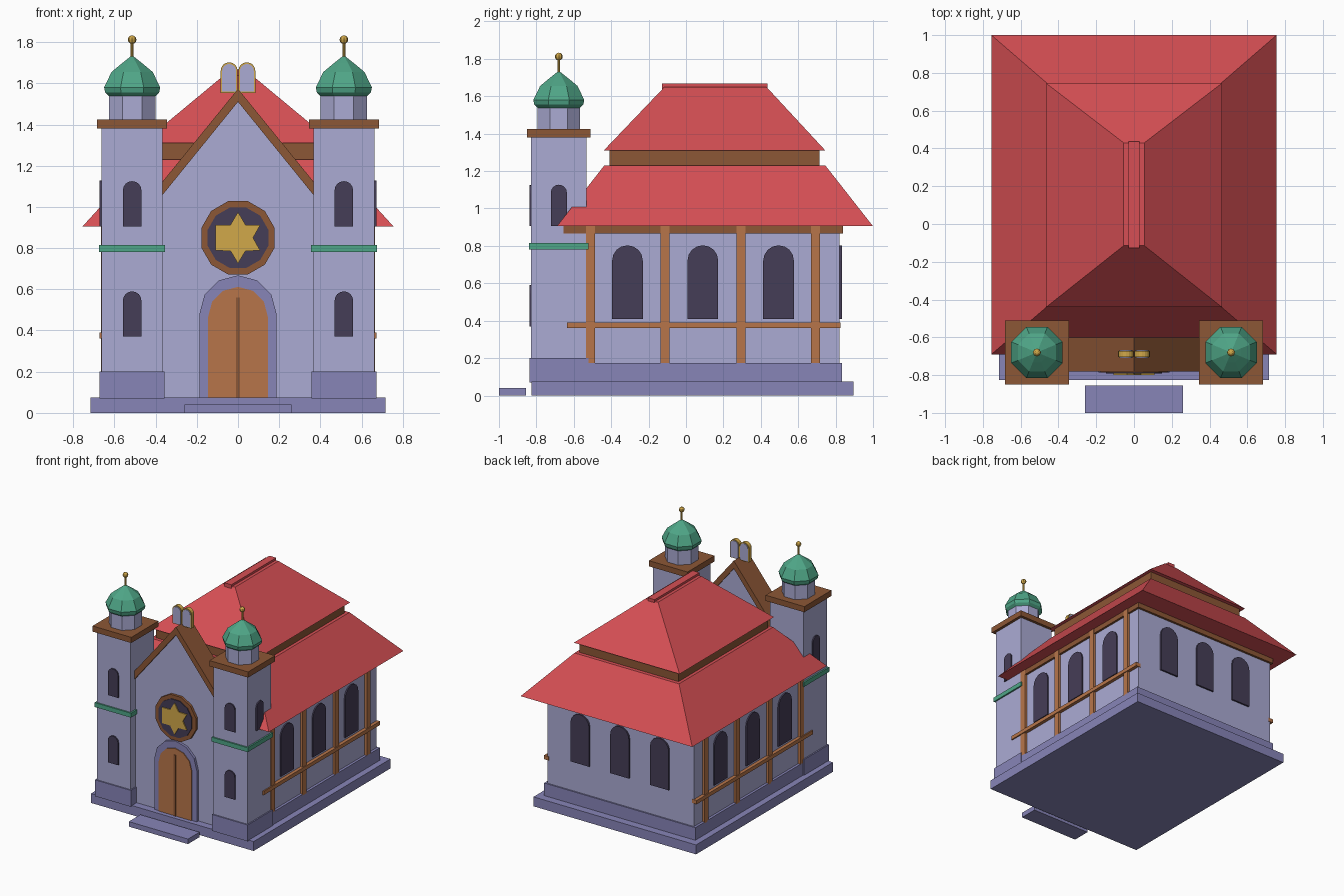
import bpy, bmesh, math

if "Cube" in bpy.data.objects:
    bpy.data.objects.remove(bpy.data.objects["Cube"])


def material(name, r, g, b):
    m = bpy.data.materials.new(name)
    m.diffuse_color = tuple(((c + 0.055) / 1.055) ** 2.4 for c in (r, g, b)) + (1,)
    m.use_nodes = True
    m.node_tree.nodes["Principled BSDF"].inputs["Base Color"].default_value = m.diffuse_color
    return m


WALL = material("lavender plaster", 0.67, 0.67, 0.83)
STONE = material("violet stone", 0.53, 0.52, 0.72)
ROOF = material("red roof", 0.84, 0.31, 0.33)
BROWN = material("dark wood", 0.55, 0.34, 0.21)
TIMBER = material("light timber", 0.72, 0.46, 0.29)
GREEN = material("copper green", 0.31, 0.65, 0.53)
GOLD = material("gold", 0.82, 0.66, 0.29)
GLASS = material("dark glass", 0.27, 0.24, 0.34)


def finish(name, bm, mat):
    bmesh.ops.recalc_face_normals(bm, faces=bm.faces)
    me = bpy.data.meshes.new(name)
    bm.to_mesh(me)
    bm.free()
    me.materials.append(mat)
    ob = bpy.data.objects.new(name, me)
    bpy.context.collection.objects.link(ob)
    return ob


def loft(name, rings, mat):
    """Closed skin through rings of equal point count, capped at both ends."""
    bm = bmesh.new()
    rs = [[bm.verts.new(p) for p in ring] for ring in rings]
    n = len(rs[0])
    for a, b in zip(rs, rs[1:]):
        for i in range(n):
            j = (i + 1) % n
            bm.faces.new((a[i], a[j], b[j], b[i]))
    bm.faces.new(rs[0])
    bm.faces.new(rs[-1])
    return finish(name, bm, mat)


def rect(x0, x1, y0, y1, z):
    return [(x0, y0, z), (x1, y0, z), (x1, y1, z), (x0, y1, z)]


def box(name, x0, x1, y0, y1, z0, z1, mat):
    return loft(name, [rect(x0, x1, y0, y1, z0), rect(x0, x1, y0, y1, z1)], mat)


def prism(name, pts, axis, d0, d1, mat):
    """Extrude a 2D outline along x (points are y,z) or y (points are x,z)."""
    def place(d):
        return [(d, u, v) if axis == "x" else (u, d, v) for u, v in pts]
    return loft(name, [place(d0), place(d1)], mat)


def arch(c, half, z0, z1, seg=8):
    """Round-headed opening outline."""
    spring = z1 - half
    pts = [(c - half, z0), (c + half, z0)]
    for i in range(seg + 1):
        a = math.pi * i / seg
        pts.append((c + half * math.cos(a), spring + half * math.sin(a)))
    return pts


def ngon(cx, cy, apothem, z, n=8):
    r = apothem / math.cos(math.pi / n)
    return [(cx + r * math.cos(2 * math.pi * (i + .5) / n),
             cy + r * math.sin(2 * math.pi * (i + .5) / n), z) for i in range(n)]


# ---- base and hall ----
box("base_slab", -.715, .715, -.825, .895, 0, .075, STONE)
box("front_step", -.26, .26, -1, -.855, 0, .04, STONE)
box("hall_plinth", -.665, .665, -.6, .833, .075, .175, STONE)
box("hall_walls", -.645, .645, -.63, .822, .07, .9, WALL)
box("eave_beam", -.662, .662, -.655, .84, .865, .907, BROWN)

# ---- timbers and windows of the long sides ----
for s, side in ((1, "right"), (-1, "left")):
    x0, x1 = sorted((s * .63, s * .665))
    for i, y in enumerate((-.51, -.113, .295, .692)):
        box(f"{side}_post_{i+1}", x0, x1, y - .024, y + .024, .165, .905, TIMBER)
    x0, x1 = sorted((s * .63, s * .672))
    box(f"{side}_rail", x0, x1, -.635, .825, .36, .39, TIMBER)
    for i, y in enumerate((-.313, .09, .495)):
        prism(f"{side}_window_{i+1}", arch(y, .082, .41, .803), "x", s * .64, s * .655, GLASS)
for i, x in enumerate((-.35, 0, .35)):
    prism(f"back_window_{i+1}", arch(x, .082, .41, .803), "y", .815, .835, GLASS)

# ---- two-tier hipped roof ----
loft("lower_roof", [rect(-.755, .755, -.69, 1, .905), rect(-.46, .46, -.437, .745, 1.23)], ROOF)
box("roof_band", -.435, .435, -.41, .715, 1.22, 1.315, BROWN)
loft("upper_roof", [rect(-.465, .465, -.44, .745, 1.31), rect(-.055, .055, -.115, .43, 1.65)], ROOF)
box("ridge_cap", -.03, .03, -.127, .437, 1.635, 1.667, ROOF)

# ---- gabled front bay ----
prism("gable_wall", [(-.4, .07), (.4, .07), (.4, 1.04), (0, 1.53), (-.4, 1.04)], "y", -.765, -.61, WALL)
prism("gable_coping", [(-.385, 1.035), (0, 1.51), (.385, 1.035), (.385, 1.10), (0, 1.573), (-.385, 1.10)],
      "y", -.78, -.6, BROWN)

# ---- door ----
prism("door_frame", arch(0, .187, .075, .668, 6), "y", -.785, -.75, STONE)
prism("door", arch(0, .145, .075, .612, 6), "y", -.791, -.75, TIMBER)
box("door_strip", -.009, .009, -.797, -.75, .075, .56, BROWN)

# ---- round window with star ----
for name, r, y, mat in (("rose_frame", .178, -.785, BROWN), ("rose_glass", .147, -.792, GLASS)):
    prism(name, [(px, .85 + py) for px, py, _ in ngon(0, 0, r, 0, 12)], "y", y, -.75, mat)
star = []
for i in range(12):
    if i == 6:  # left side of the star is straight
        continue
    a, r = math.radians(30 * i), (.125 if i % 2 else .073)
    star.append((r * math.cos(a), .85 + r * math.sin(a)))
prism("star", star, "y", -.8, -.75, GOLD)

# ---- twin tablets on the gable ----
for s, side in ((1, "right"), (-1, "left")):
    prism(f"{side}_tablet_rim", arch(s * .043, .041, 1.553, 1.702), "y", -.704, -.672, GOLD)
    prism(f"{side}_tablet_face", arch(s * .043, .034, 1.56, 1.694), "y", -.709, -.667, WALL)

# ---- towers ----
CY = -.68
for s, side in ((1, "right"), (-1, "left")):
    cx = s * .514

    def tower_box(part, h, z0, z1, mat):
        box(f"{side}_tower_{part}", cx - h, cx + h, CY - h, CY + h, z0, z1, mat)

    tower_box("shaft", .148, .07, 1.39, WALL)
    tower_box("plinth", .158, .07, .2, STONE)
    tower_box("band", .16, .78, .815, GREEN)
    tower_box("cornice", .17, 1.38, 1.425, BROWN)
    for level, z0 in (("lower", .37), ("upper", .905)):
        prism(f"{side}_tower_{level}_window", arch(cx, .045, z0, z0 + .22), "y", -.838, -.81, GLASS)
    prism(f"{side}_tower_side_window", arch(CY, .043, .905, 1.127), "x", s * .64, s * .672, GLASS)
    loft(f"{side}_drum", [ngon(cx, CY, .113, z) for z in (1.42, 1.54)], WALL)
    dome = ((.1, 1.525), (.131, 1.555), (.136, 1.58), (.1, 1.655), (.052, 1.695), (.004, 1.733))
    loft(f"{side}_dome", [ngon(cx, CY, r, z) for r, z in dome], GREEN)
    loft(f"{side}_finial_rod", [ngon(cx, CY, .007, z) for z in (1.71, 1.81)], GOLD)
    bm = bmesh.new()
    bmesh.ops.create_uvsphere(bm, u_segments=8, v_segments=6, radius=.021)
    bmesh.ops.translate(bm, verts=bm.verts, vec=(cx, CY, 1.812))
    finish(f"{side}_finial_ball", bm, GOLD)
